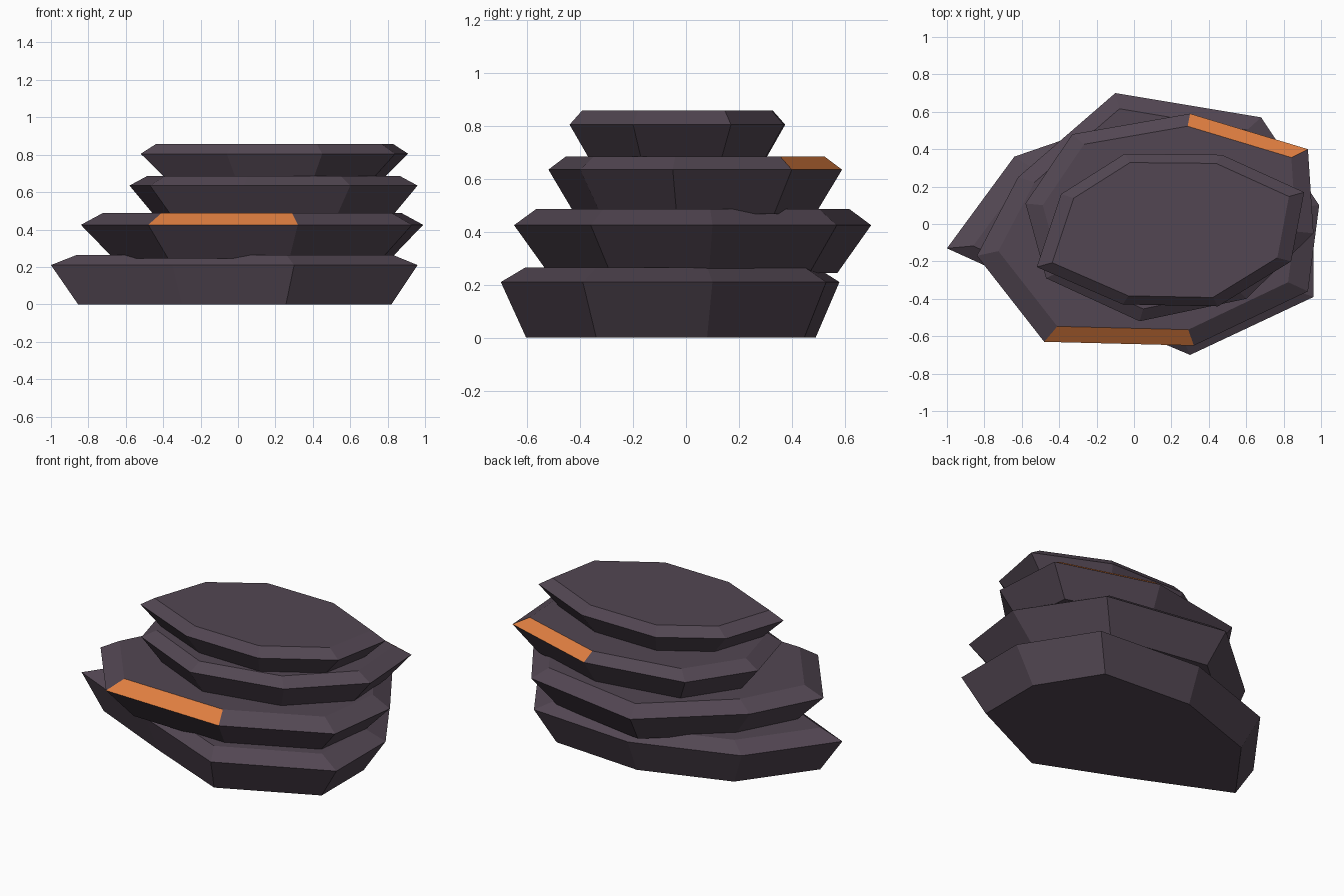
import bpy, bmesh
from mathutils import Vector

if "Cube" in bpy.data.objects:
    bpy.data.objects.remove(bpy.data.objects["Cube"])


def material(name, rgb):
    m = bpy.data.materials.new(name)
    m.diffuse_color = (*rgb, 1)
    m.use_nodes = True
    m.node_tree.nodes["Principled BSDF"].inputs["Base Color"].default_value = m.diffuse_color
    return m


slate = material("dark_slate", (0.085, 0.062, 0.085))
ember = material("ember_orange", (0.74, 0.21, 0.052))


def slab(name, rim, z, scales, centre, glow=None):
    """Faceted stone: narrow base ring, wide rim, bevelled top ring.
    glow is the index of the bevel facet that is coloured orange."""
    bm = bmesh.new()
    c = Vector(centre)
    rings = []
    for height, s in zip(z, (scales[0], 1.0, scales[1])):
        ring = []
        for p in rim:
            q = c + (Vector(p) - c) * s
            ring.append(bm.verts.new((q.x, q.y, height)))
        rings.append(ring)
    n = len(rim)
    bm.faces.new(rings[0][::-1])
    bm.faces.new(rings[2])
    for k in range(2):
        lo, hi = rings[k], rings[k + 1]
        for i in range(n):
            j = (i + 1) % n
            f = bm.faces.new((lo[i], lo[j], hi[j], hi[i]))
            if k == 1 and i == glow:
                f.material_index = 1
    bmesh.ops.recalc_face_normals(bm, faces=bm.faces[:])
    me = bpy.data.meshes.new(name)
    bm.to_mesh(me)
    bm.free()
    me.materials.append(slate)
    me.materials.append(ember)
    ob = bpy.data.objects.new(name, me)
    bpy.context.collection.objects.link(ob)


# Base stone
slab("base_slab",
     [(-1, -.13), (-.35, -.425), (.3, -.70), (.96, -.39),
      (.96, .1), (.69, .53), (0, .58), (-.64, .36)],
     (0, .21, .265), (.855, .86), (0, -.04))

# Second stone, glowing facet at the front
slab("lower_slab",
     [(-.84, -.17), (-.48, -.63), (.32, -.65), (.93, -.36),
      (.99, .1), (.68, .57), (-.1, .70), (-.62, .25)],
     (.245, .425, .487), (.81, .875), (.08, .03), glow=1)

# Third stone, glowing facet at the back right
slab("upper_slab",
     [(-.58, .11), (-.47, -.29), (.03, -.52), (.6, -.40),
      (.96, -.05), (.93, .40), (.30, .59), (-.33, .48)],
     (.468, .635, .685), (.82, .88), (.19, .03), glow=5)

# Top stone
slab("top_slab",
     [(-.52, -.23), (-.06, -.43), (.45, -.44), (.84, -.2),
      (.91, .17), (.47, .37), (-.05, .375), (-.39, .16)],
     (.67, .805, .858), (.81, .885), (.2, -.03))
